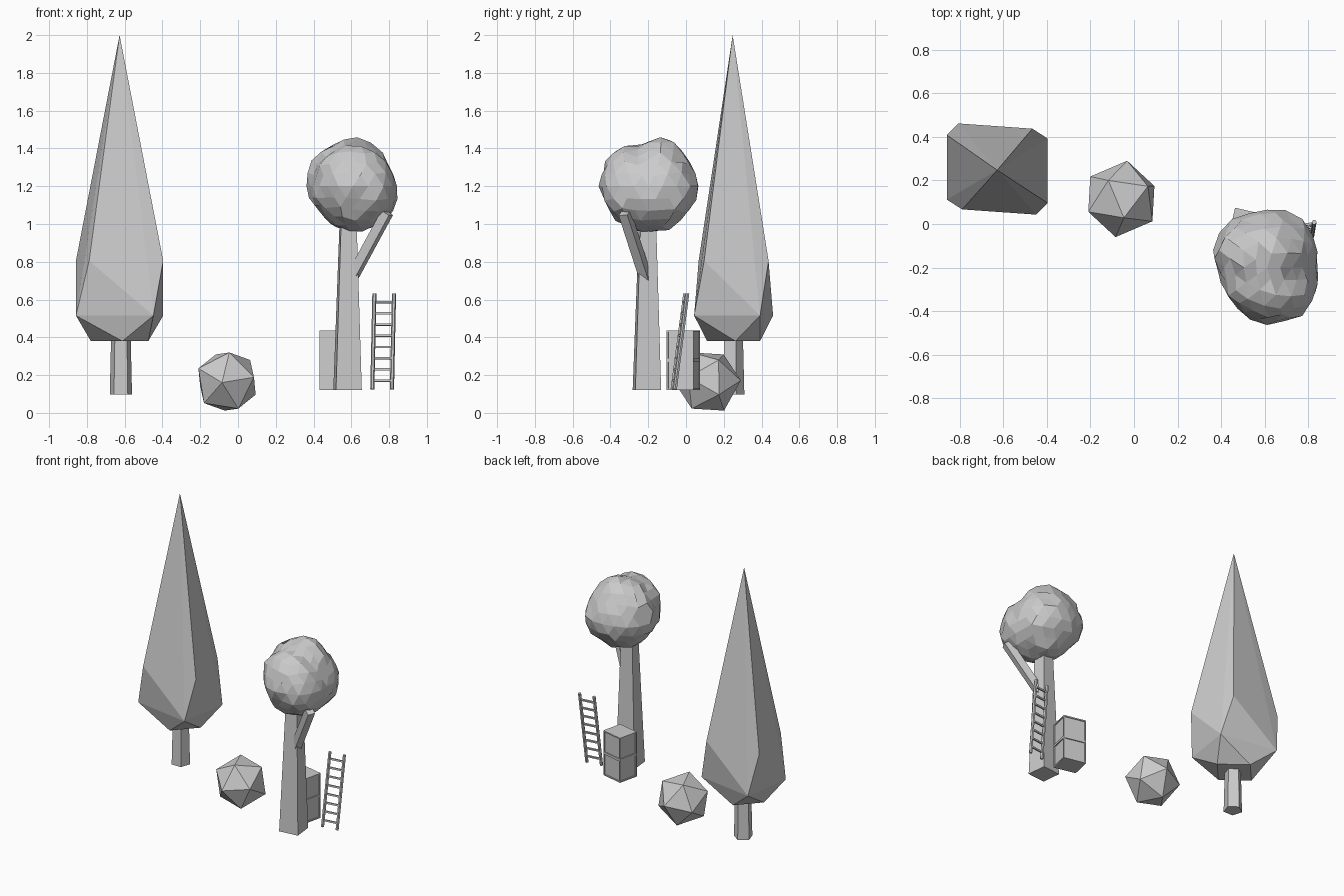
import bpy, bmesh, math
from mathutils import Vector, Matrix, noise

if "Cube" in bpy.data.objects:
    bpy.data.objects.remove(bpy.data.objects["Cube"])


def finish(name, bm):
    bmesh.ops.recalc_face_normals(bm, faces=bm.faces)
    me = bpy.data.meshes.new(name)
    bm.to_mesh(me)
    bm.free()
    ob = bpy.data.objects.new(name, me)
    bpy.context.collection.objects.link(ob)
    return ob


def hull(name, pts):
    """Convex low-poly solid around a few points."""
    bm = bmesh.new()
    for p in pts:
        bm.verts.new(p)
    bmesh.ops.convex_hull(bm, input=bm.verts[:])
    bmesh.ops.dissolve_limit(bm, angle_limit=0.01, verts=bm.verts, edges=bm.edges)
    return finish(name, bm)


def strut(name, a, b, r1, r2, sides=4, turn=45):
    """Straight tapered bar from a to b."""
    a, b = Vector(a), Vector(b)
    q = Vector((0, 0, 1)).rotation_difference(b - a)
    pts = []
    for c, r in ((a, r1), (b, r2)):
        for i in range(sides):
            t = math.radians(turn) + math.tau * i / sides
            pts.append(c + q @ Vector((r * math.cos(t), r * math.sin(t), 0)))
    return hull(name, pts)


# Tall tree: twisted four-sided rings closing to a point
T = Vector((-0.627, 0.252, 0))
rings = [(0.38, [(0.015, -0.14), (0.152, 0.01)]),
         (0.515, [(0.179, -0.209), (0.231, 0.14)]),
         (0.805, [(-0.161, -0.185), (0.231, -0.156)])]
pts = [(-0.627, 0.247, 2.0)]
for z, half in rings:
    for x, y in half:
        pts += [T + Vector((x, y, z)), T + Vector((-x, -y, z))]
hull("tall_tree_crown", pts)
strut("tall_tree_trunk", (-0.62, 0.247, 0.097), (-0.62, 0.247, 0.42), 0.062, 0.054, 5, 18)

# Round bush: icosahedron lying with one corner to the front
axis = Vector((-0.15, -0.985, -0.03)).normalized()
side = Vector((0, 0, 1)).cross(axis) * -1
side = axis.cross(Vector((0, 0, 1))).normalized() * -1
up = axis.cross(side).normalized()
if up.z < 0:
    up = -up
if side.x < 0:
    side = -side
R, C = 0.177, Vector((-0.058, 0.115, 0.166))
pts = [C + axis * R, C - axis * R]
for s, off in ((1, 81), (-1, 117)):
    for i in range(5):
        t = math.radians(off + 72 * i)
        pts.append(C + R * (axis * s * 0.447 + 0.894 * (side * math.cos(t) + up * math.sin(t))))
hull("bush", pts)

# Round tree trunk and branch
trunk = []
for c, r, z in (((0.58, -0.207), 0.097, 0.122), ((0.583, -0.203), 0.055, 1.08)):
    for i in range(4):
        t = math.radians(51 + 90 * i)
        trunk.append((c[0] + r * math.cos(t), c[1] + r * math.sin(t), z))
hull("round_tree_trunk", trunk)
strut("branch", (0.60, -0.212, 0.71), (0.79, -0.325, 1.06), 0.036, 0.036, 4, 20)

# Round tree crown: sphere shaped by its front, side and top outlines
CC = Vector((0.61, -0.2, 1.2))
outlines = {
    (0, 2): [(.67, 1.46), (.545, 1.45), (.40, 1.34), (.36, 1.21), (.39, 1.13), (.50, 1.0),
             (.62, .95), (.80, 1.01), (.85, 1.11), (.84, 1.19), (.79, 1.32)],
    (1, 2): [(-.465, 1.18), (-.41, 1.37), (-.315, 1.405), (-.25, 1.38), (-.13, 1.46), (-.06, 1.435),
             (.02, 1.30), (.065, 1.17), (.02, 1.08), (-.09, .98), (-.22, .95), (-.39, 1.035)],
    (0, 1): [(.385, .015), (.53, .055), (.69, .08), (.79, .03), (.85, -.03), (.83, -.21),
             (.85, -.395), (.77, -.45), (.61, -.455), (.53, -.42), (.44, -.33), (.36, -.13)],
}


def reach(poly, c, u):
    """Distance from c to the outline along direction u."""
    best = 0.01
    for p, q in zip(poly, poly[1:] + poly[:1]):
        p, q = Vector(p) - c, Vector(q) - c
        e = q - p
        den = u.x * e.y - u.y * e.x
        if abs(den) > 1e-9:
            t = (p.x * e.y - p.y * e.x) / den
            s = (p.x * u.y - p.y * u.x) / den
            if t > 0 and -1e-4 <= s <= 1.0001:
                best = max(best, t)
    return best


bm = bmesh.new()
bmesh.ops.create_icosphere(bm, subdivisions=3, radius=1)
for v in bm.verts:
    d = v.co.normalized()
    total = 0
    for (i, j), poly in outlines.items():
        u = Vector((d[i], d[j]))
        if u.length > 1e-4:
            total += (u.length / reach(poly, Vector((CC[i], CC[j])), u.normalized())) ** 2
    v.co = CC + d * math.sqrt(2 / total) * (1.01 + 0.07 * noise.noise(d * 2.6))
bmesh.ops.dissolve_limit(bm, angle_limit=math.radians(9), verts=bm.verts, edges=bm.edges)
finish("round_tree_crown", bm)

# Two-tier box behind the trunk, panels sunk into three sides
bm = bmesh.new()
bmesh.ops.create_cube(bm, size=1, matrix=Matrix.Diagonal((0.16, 0.145, 0.315, 1)))
bmesh.ops.bisect_plane(bm, geom=bm.verts[:] + bm.edges[:] + bm.faces[:],
                       plane_co=(0, 0, 0), plane_no=(0, 0, 1))
bm.normal_update()
panels = [f for f in bm.faces if abs(f.normal.z) < 0.5 and f.normal.y > -0.5]
bmesh.ops.inset_individual(bm, faces=panels, thickness=0.012)
bmesh.ops.inset_individual(bm, faces=panels, thickness=0.0005, depth=-0.006)
bmesh.ops.transform(bm, verts=bm.verts,
                    matrix=Matrix.Translation((0.525, -0.014, 0.279)) @ Matrix.Rotation(math.radians(-13), 4, 'Z'))
finish("box", bm)

# Leaning ladder
low = [Vector((0.711, -0.072, 0.125)), Vector((0.815, -0.058, 0.125))]
top = [Vector((0.722, -0.005, 0.632)), Vector((0.826, 0.008, 0.632))]
for side_name, a, b in zip(("left", "right"), low, top):
    strut("ladder_rail_" + side_name, a, b, 0.011, 0.011, 6, 0)
for i in range(8):
    t = 0.09 + 0.82 * i / 7
    strut(f"ladder_rung_{i + 1}", low[0].lerp(top[0], t), low[1].lerp(top[1], t), 0.008, 0.008)
